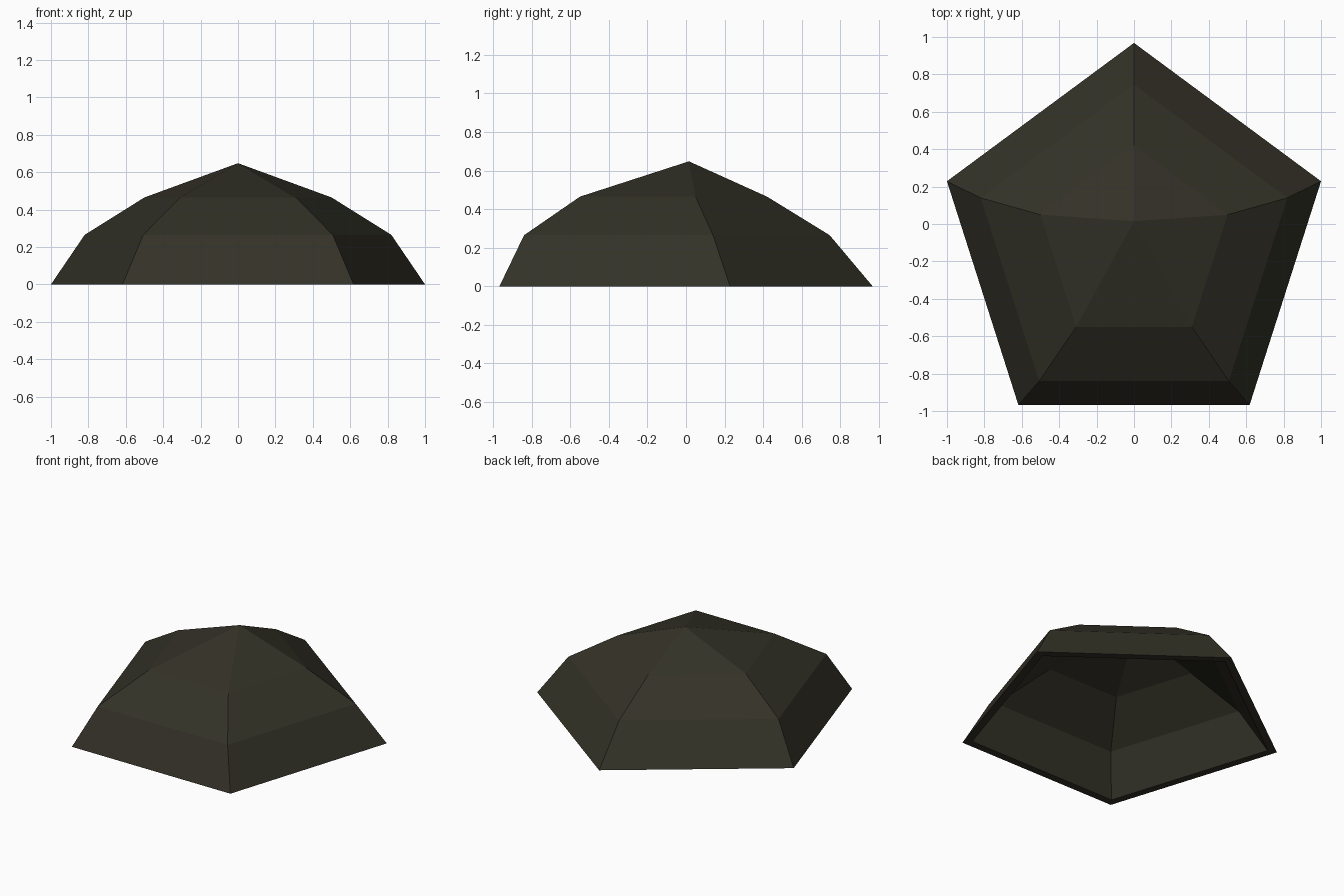
import bpy, bmesh, math

if "Cube" in bpy.data.objects:
    bpy.data.objects.remove(bpy.data.objects["Cube"])

# Dark olive material
mat = bpy.data.materials.new("dark olive")
mat.diffuse_color = (0.033, 0.031, 0.020, 1.0)
mat.use_nodes = True
mat.node_tree.nodes["Principled BSDF"].inputs["Base Color"].default_value = mat.diffuse_color

# Pentagon rings: x radius, y radius, centre y, height
RINGS = [(1.0515, 1.070, -0.102, 0.0),
         (0.862, 0.876, -0.131, 0.265),
         (0.526, 0.536, -0.116, 0.465)]
APEX_Y, APEX_Z = 0.015, 0.648
INSETS = [0.064, 0.052, 0.052]


def add_ring(bm, rx, ry, cy, z):
    return [bm.verts.new((rx * math.sin(math.tau * i / 5),
                          cy + ry * math.cos(math.tau * i / 5), z))
            for i in range(5)]


def bridge(bm, a, b):
    for i in range(5):
        j = (i + 1) % 5
        bm.faces.new((a[i], a[j], b[j], b[i]))


def add_skin(bm, insets, apex_drop):
    """One dome surface; returns its bottom ring."""
    rings = [add_ring(bm, rx - d, ry - d, cy, z)
             for (rx, ry, cy, z), d in zip(RINGS, insets)]
    for low, high in zip(rings, rings[1:]):
        bridge(bm, low, high)
    apex = bm.verts.new((0, APEX_Y, APEX_Z - apex_drop))
    for i in range(5):
        bm.faces.new((rings[-1][i], rings[-1][(i + 1) % 5], apex))
    return rings[0]


# Hollow five-sided dome with a flat rim
bm = bmesh.new()
outer = add_skin(bm, [0, 0, 0], 0)
inner = add_skin(bm, INSETS, 0.02)
bridge(bm, outer, inner)
bmesh.ops.recalc_face_normals(bm, faces=bm.faces[:])
mesh = bpy.data.meshes.new("dome_shell")
bm.to_mesh(mesh)
bm.free()
mesh.materials.append(mat)
bpy.context.collection.objects.link(bpy.data.objects.new("dome_shell", mesh))
